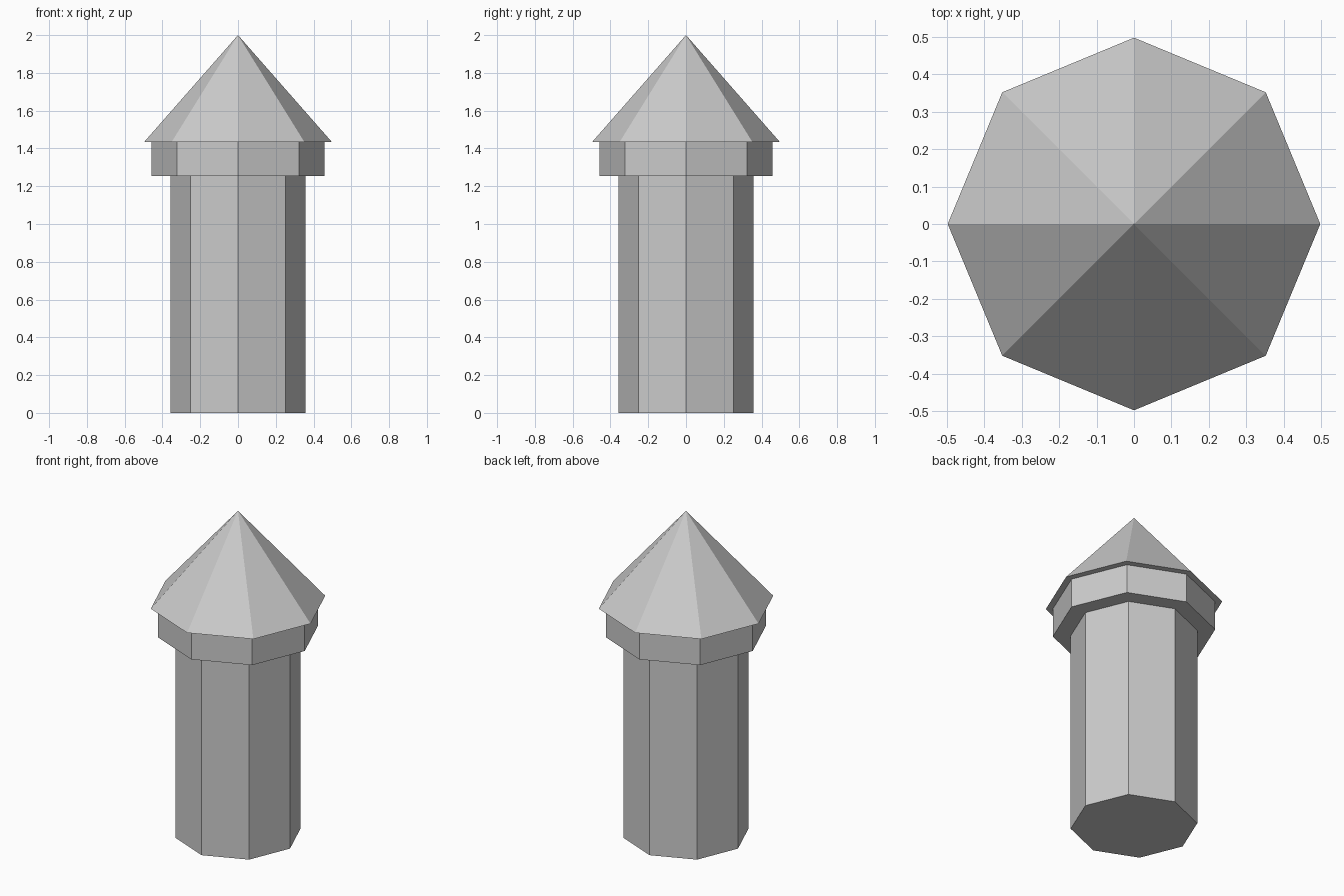
import bpy

if "Cube" in bpy.data.objects:
    bpy.data.objects.remove(bpy.data.objects["Cube"])

SIDES = 8

stone = bpy.data.materials.new("light_grey_stone")
stone.diffuse_color = (0.6, 0.6, 0.6, 1.0)
stone.use_nodes = True
stone.node_tree.nodes["Principled BSDF"].inputs["Base Color"].default_value = stone.diffuse_color


def octagon_part(name, z0, z1, r0, r1):
    """Flat-shaded eight-sided solid from z0 to z1, with corners on the axes."""
    bpy.ops.mesh.primitive_cone_add(
        vertices=SIDES, radius1=r0, radius2=r1, depth=z1 - z0,
        end_fill_type='NGON', location=(0, 0, (z0 + z1) / 2))
    part = bpy.context.object
    part.name = name
    part.data.name = name
    part.data.materials.append(stone)
    return part


# Tall shaft standing on the ground
octagon_part("tower_shaft", 0.0, 1.253, 0.357, 0.357)
# Wider band under the roof
octagon_part("tower_collar", 1.253, 1.433, 0.458, 0.458)
# Pointed roof overhanging the band
octagon_part("tower_roof", 1.433, 2.0, 0.498, 0.0)
